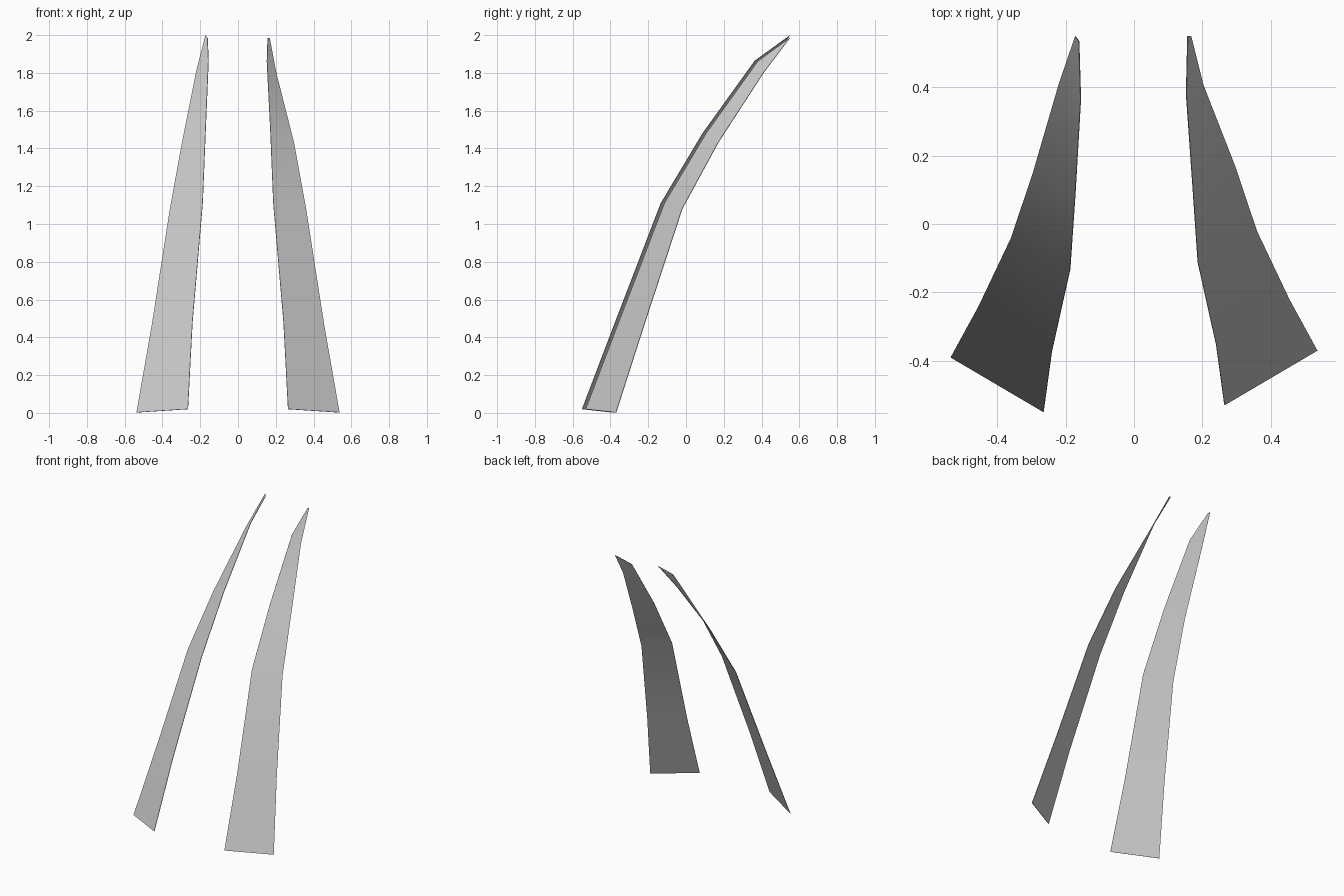
import bpy

if "Cube" in bpy.data.objects:
    bpy.data.objects.remove(bpy.data.objects["Cube"])

# Cross rows from base upward: (outer edge point, inner edge point), for the +x side
lower_rows = [
    ((0.537, -0.37, 0.002), (0.265, -0.53, 0.02)),
    ((0.455, -0.22, 0.47), (0.241, -0.355, 0.48)),
    ((0.36, -0.02, 1.08), (0.187, -0.113, 1.11)),
    ((0.296, 0.17, 1.43), (0.172, 0.108, 1.48)),
]
# The two tips differ slightly
right_tip = [
    ((0.202, 0.41, 1.80), (0.153, 0.38, 1.86)),
    ((0.167, 0.55, 1.985), (0.157, 0.55, 1.985)),
]
left_tip = [
    ((0.22, 0.43, 1.81), (0.156, 0.385, 1.865)),
    ((0.172, 0.57, 1.998), (0.161, 0.555, 1.985)),
]


def blade(name, rows, side, dy):
    """Thin curved tapering blade lofted between its two edges."""
    verts = [(side * x, y + dy, z) for row in rows for (x, y, z) in row]
    faces = []
    for i in range(len(rows) - 1):
        a = 2 * i
        quad = (a, a + 2, a + 3, a + 1)
        faces.append(quad if side > 0 else quad[::-1])
    mesh = bpy.data.meshes.new(name)
    mesh.from_pydata(verts, [], faces)
    obj = bpy.data.objects.new(name, mesh)
    bpy.context.collection.objects.link(obj)
    # Paper-thin body
    mod = obj.modifiers.new("thickness", 'SOLIDIFY')
    mod.thickness = 0.003
    mod.offset = 0
    bpy.ops.object.select_all(action='DESELECT')
    obj.select_set(True)
    bpy.context.view_layer.objects.active = obj
    bpy.ops.object.modifier_apply(modifier=mod.name)
    bpy.ops.object.shade_smooth_by_angle()
    return obj


blade("right_blade", lower_rows + right_tip, 1, 0.0)
blade("left_blade", lower_rows + left_tip, -1, -0.02)
